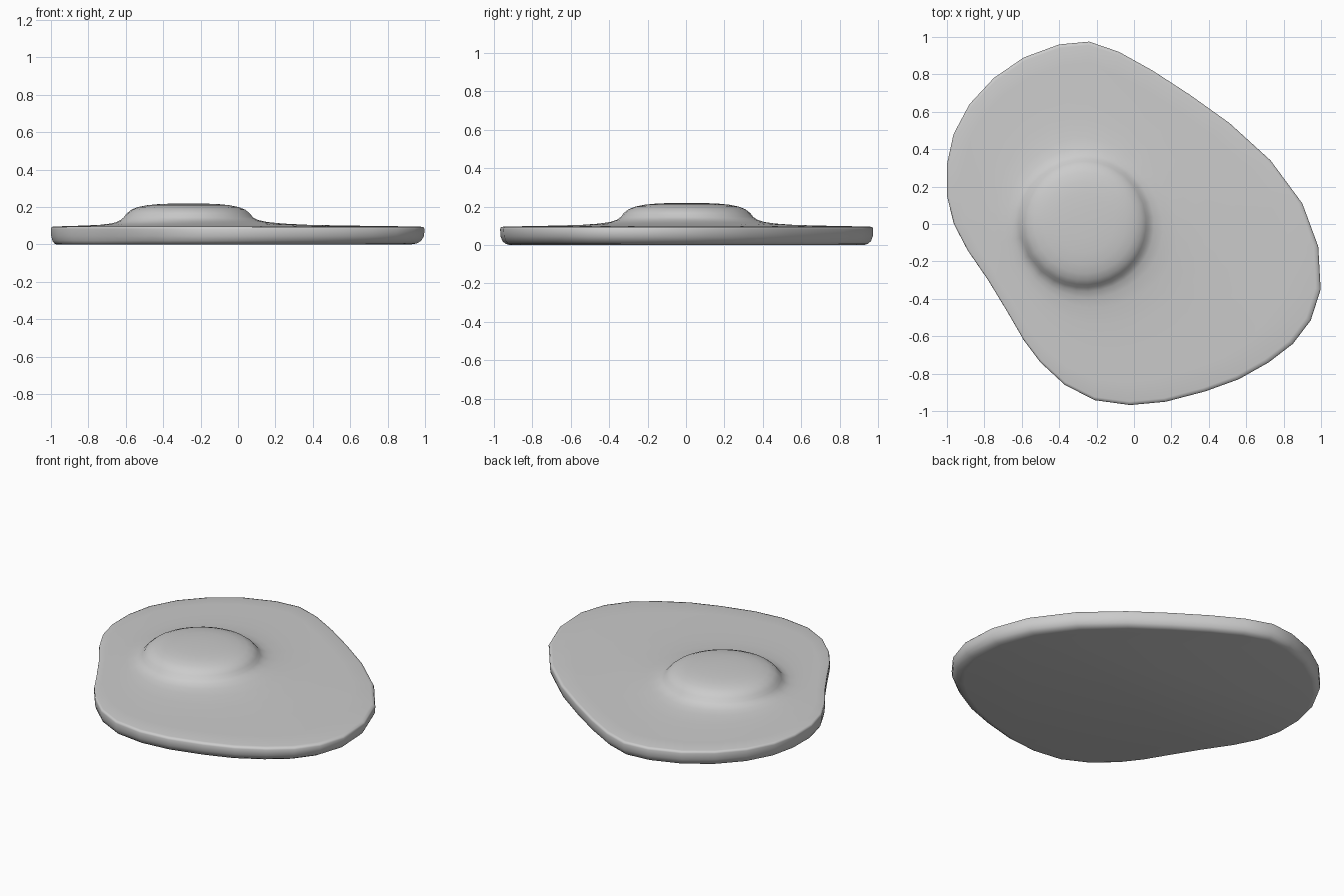
import bpy, bmesh, math
from mathutils import Vector

if "Cube" in bpy.data.objects:
    bpy.data.objects.remove(bpy.data.objects["Cube"])

# Irregular rim of the egg white, seen from above
rim = [(-.24, .975), (-.40, .96), (-.59, .89), (-.75, .78), (-.88, .64),
       (-.965, .48), (-1, .32), (-1, .15), (-.963, .0), (-.89, -.14),
       (-.78, -.30), (-.68, -.465), (-.59, -.62), (-.50, -.74), (-.37, -.86),
       (-.21, -.942), (-.02, -.968), (.17, -.95), (.38, -.895), (.56, -.83),
       (.72, -.74), (.85, -.64), (.945, -.515), (.998, -.35), (.985, -.12),
       (.90, .11), (.73, .34), (.51, .54), (.30, .69), (.10, .82), (-.08, .92)]
centre = Vector((-.265, .005))

# Rings from dome top to base: yolk radius, blend toward the rim, height
rings = [(.08, 0, .219), (.16, 0, .216), (.22, 0, .210), (.27, 0, .200),
         (.305, 0, .186), (.33, 0, .166), (.345, 0, .146), (.355, .02, .131),
         (.36, .07, .120), (.36, .16, .112), (.36, .32, .105), (.36, .55, .101),
         (.36, .80, .098), (.36, .97, .096), (.36, .993, .093), (.36, 1, .083),
         (.36, .996, .045), (.36, .98, .020), (.36, .955, .006), (.36, .92, 0)]

bm = bmesh.new()
loops = []
for radius, blend, z in rings:
    loop = []
    for p in rim:
        edge = Vector(p)
        inner = centre + (edge - centre).normalized() * radius
        q = inner.lerp(edge, blend)
        loop.append(bm.verts.new((q.x, q.y, z)))
    loops.append(loop)

# Skin the rings, then close the dome top and the flat base
n = len(rim)
for a, b in zip(loops, loops[1:]):
    for i in range(n):
        j = (i + 1) % n
        bm.faces.new((a[i], b[i], b[j], a[j]))
top = bm.verts.new((centre.x, centre.y, .22))
for i in range(n):
    bm.faces.new((top, loops[0][i], loops[0][(i + 1) % n]))
bm.faces.new(loops[-1][::-1])
bmesh.ops.recalc_face_normals(bm, faces=bm.faces)

mesh = bpy.data.meshes.new("fried_egg")
bm.to_mesh(mesh)
bm.free()
egg = bpy.data.objects.new("fried_egg", mesh)
bpy.context.collection.objects.link(egg)
egg.select_set(True)
bpy.context.view_layer.objects.active = egg
bpy.ops.object.shade_smooth_by_angle(angle=math.radians(60))
